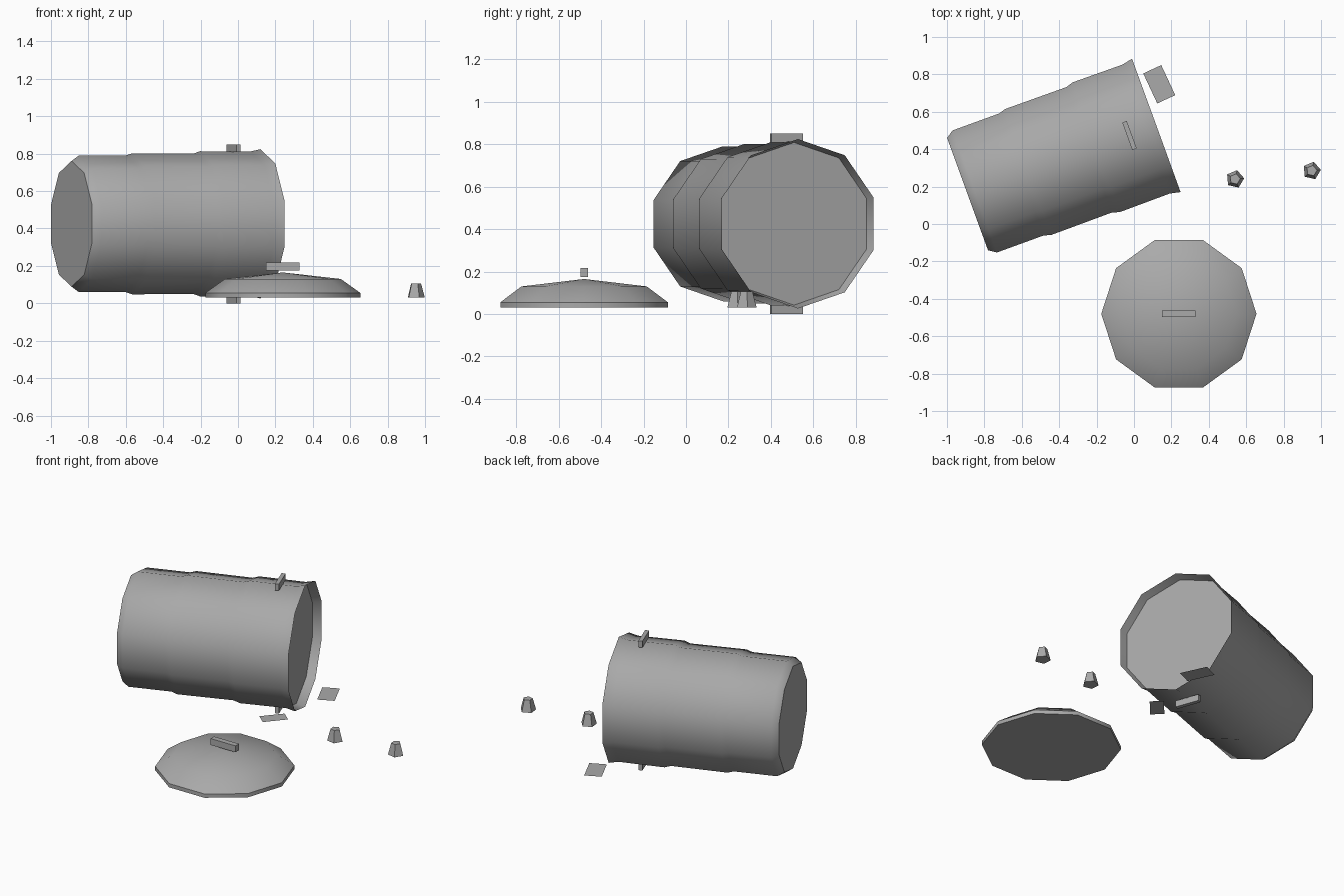
import bpy
import bmesh
from math import radians, cos, sin, tau
from mathutils import Matrix, Vector

if "Cube" in bpy.data.objects:
    bpy.data.objects.remove(bpy.data.objects["Cube"])

# One plain grey for everything
grey = bpy.data.materials.new("plain_grey")
grey.use_nodes = True
colour = (0.4, 0.4, 0.4, 1)
grey.diffuse_color = colour
grey.node_tree.nodes["Principled BSDF"].inputs["Base Color"].default_value = colour


def finish(name, bm, matrix, smooth=False):
    """Turn a bmesh into a placed object."""
    bmesh.ops.recalc_face_normals(bm, faces=bm.faces)
    mesh = bpy.data.meshes.new(name)
    bm.to_mesh(mesh)
    bm.free()
    mesh.materials.append(grey)
    ob = bpy.data.objects.new(name, mesh)
    bpy.context.collection.objects.link(ob)
    ob.matrix_world = matrix
    if smooth:
        bpy.ops.object.select_all(action="DESELECT")
        ob.select_set(True)
        bpy.context.view_layer.objects.active = ob
        bpy.ops.object.shade_smooth_by_angle(angle=radians(42))
    return ob


def lathe(name, profile, sides, matrix, smooth=False):
    """Revolve (height, radius) points; both ends are closed, radius 0 is a tip."""
    bm = bmesh.new()
    rings = []
    for h, r in profile:
        count = sides if r else 1
        rings.append([bm.verts.new((r * cos(tau * i / sides), r * sin(tau * i / sides), h))
                      for i in range(count)])
    for low, high in zip(rings, rings[1:]):
        for i in range(sides):
            j = (i + 1) % sides
            if len(high) == 1:
                bm.faces.new((low[i], low[j], high[0]))
            else:
                bm.faces.new((low[i], low[j], high[j], high[i]))
    for ring in (rings[0], rings[-1]):
        if len(ring) > 1:
            bm.faces.new(ring)
    return finish(name, bm, matrix, smooth)


def box(name, size, centre, turn=0):
    bm = bmesh.new()
    bmesh.ops.create_cube(bm, size=1)
    bmesh.ops.scale(bm, vec=size, verts=bm.verts)
    return finish(name, bm, place(centre, turn))


def sheet(name, size, centre, turn):
    bm = bmesh.new()
    bmesh.ops.create_grid(bm, x_segments=1, y_segments=1, size=0.5)
    bmesh.ops.scale(bm, vec=(*size, 1), verts=bm.verts)
    return finish(name, bm, place(centre, turn))


def place(centre, turn=0):
    return Matrix.Translation(Vector(centre)) @ Matrix.Rotation(radians(turn), 4, "Z")


# Tipped-over bin: chamfered base, two stepped bands, flared rim, closed mouth
can_turn = 20
can_profile = [(0, 0.336), (0.041, 0.365), (0.307, 0.365), (0.345, 0.377),
               (0.693, 0.375), (0.731, 0.388), (1.016, 0.386),
               (1.074, 0.399), (1.02, 0.383)]
lathe("bin_body", can_profile, 10,
      place((-0.89, 0.16, 0.425), can_turn) @ Matrix.Rotation(radians(90), 4, "Y"), True)

# Side handles of the bin
for name, z in (("upper_bin_handle", 0.829), ("lower_bin_handle", 0.021)):
    box(name, (0.025, 0.157, 0.042), (-0.024, 0.473, z), can_turn)

# Lid lying on the ground, with its grip
lathe("lid", [(0.03, 0.415), (0.055, 0.415), (0.13, 0.31), (0.165, 0)], 10,
      place((0.24, -0.48, 0)), True)
box("lid_grip", (0.18, 0.036, 0.042), (0.24, -0.48, 0.196))

# Spilled cups
for name, x, y in (("near_cup", 0.54, 0.24), ("far_cup", 0.95, 0.285)):
    lathe(name, [(0.03, 0.049), (0.105, 0.029)], 5, place((x, y, 0), 5))

# Spilled paper sheets
sheet("back_paper", (0.177, 0.106), (0.135, 0.747, 0.03), -65)
sheet("front_paper", (0.155, 0.085), (0.06, 0.285, 0.03), 49)
